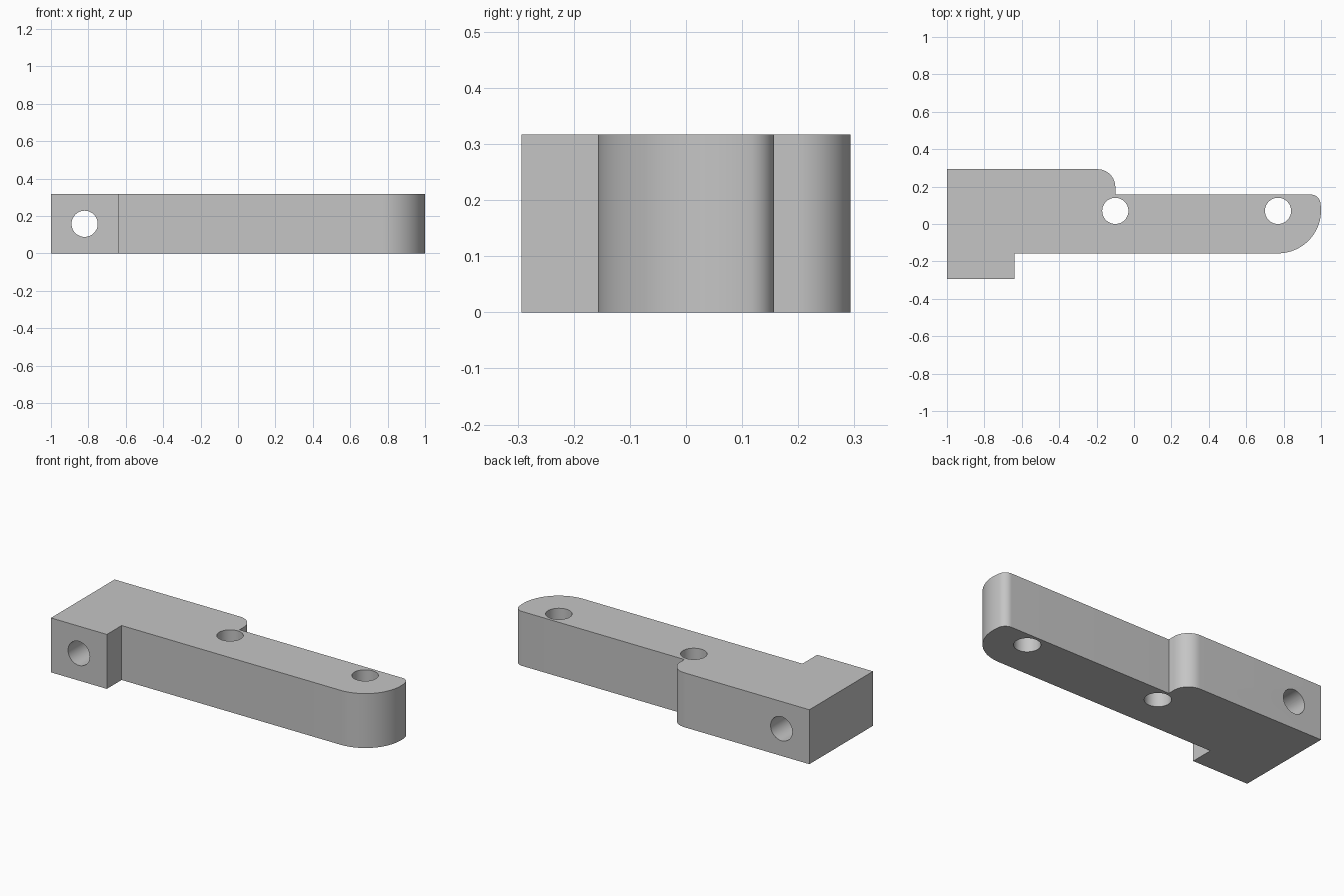
import bpy, bmesh
from math import cos, sin, pi, radians, atan2
from mathutils import Vector

cube = bpy.data.objects.get("Cube")
if cube:
    bpy.data.objects.remove(cube, do_unlink=True)

HEIGHT = 0.317
HALF_ARM = 0.157
HALF_BLOCK = 0.293
HOLE_R = 0.07

grey = bpy.data.materials.new("plain grey")
grey.use_nodes = True
colour = (0.56, 0.56, 0.56, 1)
grey.diffuse_color = colour
grey.node_tree.nodes["Principled BSDF"].inputs["Base Color"].default_value = colour


def arc(cx, cy, r, start, end, steps):
    """Points along an arc, angles in degrees."""
    angles = [radians(start + (end - start) * i / steps) for i in range(steps + 1)]
    return [(cx + r * cos(a), cy + r * sin(a)) for a in angles]


def drill(name, location, rotation=(0, 0, 0)):
    """Hidden cylinder used to cut a through hole."""
    bpy.ops.mesh.primitive_cylinder_add(vertices=48, radius=HOLE_R, depth=1,
                                        location=location, rotation=rotation)
    obj = bpy.context.object
    obj.name = name
    obj.data.materials.append(grey)
    obj.hide_render = True
    return obj


# Outline: foot, arm, large rounded tip, small tip corner, rounded shoulder
tip = Vector((0.77, 0.073))
tip_r = tip.y + HALF_ARM
corner_r = 0.05
corner_y = HALF_ARM - corner_r
rise = corner_y - tip.y
corner_x = tip.x + ((tip_r - corner_r) ** 2 - rise ** 2) ** 0.5
blend = atan2(rise, corner_x - tip.x) * 180 / pi
shoulder_r = 0.095

outline = [(-1, -HALF_BLOCK), (-0.64, -HALF_BLOCK), (-0.64, -HALF_ARM)]
outline += arc(tip.x, tip.y, tip_r, -90, blend, 28)
outline += arc(corner_x, corner_y, corner_r, blend, 90, 12)[1:]
outline += [(-0.1, HALF_ARM)]
outline += arc(-0.1 - shoulder_r, HALF_BLOCK - shoulder_r, shoulder_r, 0, 90, 16)
outline += [(-1, HALF_BLOCK)]

# Extrude the outline into the solid lever
bm = bmesh.new()
base = bm.faces.new([bm.verts.new((x, y, 0)) for x, y in outline])
top = bmesh.ops.extrude_face_region(bm, geom=[base])
bmesh.ops.translate(bm, vec=(0, 0, HEIGHT),
                    verts=[v for v in top["geom"] if isinstance(v, bmesh.types.BMVert)])
bmesh.ops.recalc_face_normals(bm, faces=bm.faces)
mesh = bpy.data.meshes.new("lever_body")
bm.to_mesh(mesh)
bm.free()
body = bpy.data.objects.new("lever_body", mesh)
bpy.context.collection.objects.link(body)
mesh.materials.append(grey)

# Two upright holes in the arm and one cross hole in the block
cutters = [
    drill("middle_hole_cutter", (-0.1, 0.07, HEIGHT / 2)),
    drill("tip_hole_cutter", (0.77, 0.07, HEIGHT / 2)),
    drill("cross_hole_cutter", (-0.82, 0, HEIGHT / 2), (pi / 2, 0, 0)),
]
bpy.ops.object.select_all(action="DESELECT")
body.select_set(True)
bpy.context.view_layer.objects.active = body
for cutter in cutters:
    mod = body.modifiers.new(cutter.name, "BOOLEAN")
    mod.operation = "DIFFERENCE"
    mod.solver = "EXACT"
    mod.object = cutter
    bpy.ops.object.modifier_apply(modifier=mod.name)
for cutter in cutters:
    bpy.data.objects.remove(cutter, do_unlink=True)

bpy.ops.object.shade_smooth_by_angle(angle=radians(30))
